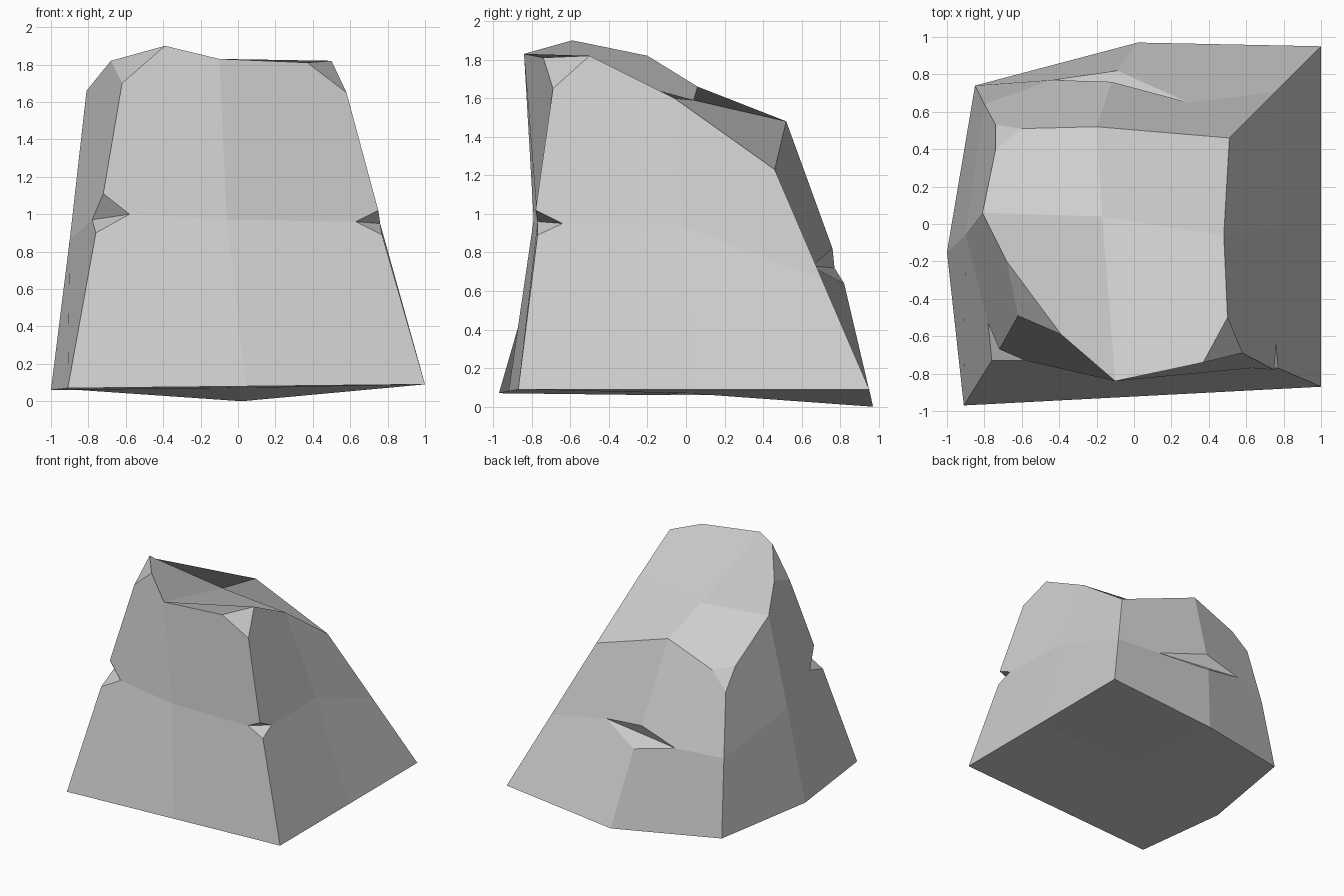
import bpy
import bmesh
from mathutils import Vector

default_cube = bpy.data.objects.get("Cube")
if default_cube:
    bpy.data.objects.remove(default_cube, do_unlink=True)


def middle(a, b):
    return tuple((Vector(a) + Vector(b)) / 2)


class Corner:
    """A ring point, optionally split into a chip: two tips with a lower and an upper lip."""

    def __init__(self, low, up=None, before=None, after=None):
        self.low, self.up = low, up or low
        self.before, self.after = before, after
        self.chipped = before is not None


def span(first, second, upper):
    """Points along a ring from one corner to the next."""
    start = first.up if upper else first.low
    end = second.up if upper else second.low
    return [p for p in (start, first.after, second.before, end) if p]


# Rings run front-left facing viewer, front, front-right, side, back, and round again.
# Foot of the rock
foot_a, foot_b, foot_c = (-.91, -.97, .07), (1, -.87, .09), (1, .95, .09)
foot_back, foot_d, foot_side = (.02, .97, 0), (-.85, .74, .06), (-1, -.15, .06)
foot = [Corner(p) for p in (
    foot_a, middle(foot_a, foot_b), foot_b, middle(foot_b, foot_c),
    foot_c, foot_back, foot_d, foot_side)]

# Waist, with three chipped notches
back_shoulder = (.51, .46, 1.23)
waist = [
    Corner((-.76, -.73, .9), (-.72, -.67, 1.11), (-.78, -.53, .97), (-.58, -.73, 1)),
    Corner((-.06, -.79, .97)),
    Corner((.77, -.77, .89), (.75, -.78, 1.02), (.63, -.77, .96), (.76, -.64, .95)),
    Corner((.74, -.02, .94)),
    Corner(middle(foot_c, back_shoulder)),
    Corner((-.09, .82, .64), (-.12, .76, .82), (.29, .65, .73), (-.44, .77, .72)),
    Corner((-.8, .64, .68)),
    Corner((-.9, -.06, .86)),
]

# Shoulder, with three corners sliced off
shoulder = [
    Corner((-.62, -.49, 1.7), None, (-.68, -.2, 1.82), (-.39, -.59, 1.9)),
    Corner((-.1, -.84, 1.83)),
    Corner((.58, -.69, 1.65), None, (.37, -.74, 1.81), (.5, -.5, 1.82)),
    Corner((.48, -.06, 1.6)),
    Corner(back_shoulder),
    Corner((-.2, .52, 1.48)),
    Corner((-.74, .53, 1.18), None, (-.6, .51, 1.32), (-.74, .4, 1.35)),
    Corner((-.81, .06, 1.66)),
]

bm = bmesh.new()
verts = {}


def add_face(points):
    for p in points:
        if p not in verts:
            verts[p] = bm.verts.new(p)
    bm.faces.new([verts[p] for p in points])


# Side walls between neighbouring rings
count = len(foot)
for lower, upper in ((foot, waist), (waist, shoulder)):
    for i in range(count):
        j = (i + 1) % count
        bottom = span(lower[i], lower[j], True)
        top = span(upper[i], upper[j], False)
        add_face(bottom + top[::-1])

# Inner faces of the notches
for c in waist:
    if c.chipped:
        add_face([c.before, c.low, c.after])
        add_face([c.before, c.after, c.up])

# Sliced corner facets
for c in shoulder:
    if c.chipped:
        add_face([c.before, c.low, c.after])

# Sloping top and underside, four panels each
crown, underside = (-.17, .04, 1.59), (0, 0, .07)
for i in range(0, count, 2):
    prev, corner, nxt = shoulder[i - 1], shoulder[i], shoulder[i + 1]
    rim = [corner.before, corner.after] if corner.chipped else [corner.low]
    add_face([crown, prev.low] + rim + [nxt.low])
    add_face([underside, foot[i + 1].low, foot[i].low, foot[i - 1].low])

bmesh.ops.recalc_face_normals(bm, faces=bm.faces[:])
mesh = bpy.data.meshes.new("rock")
bm.to_mesh(mesh)
bm.free()

# Stone colour
stone = bpy.data.materials.new("stone grey")
stone.use_nodes = True
grey = (.62, .62, .62, 1)
stone.diffuse_color = grey
stone.node_tree.nodes["Principled BSDF"].inputs["Base Color"].default_value = grey
mesh.materials.append(stone)

rock = bpy.data.objects.new("rock", mesh)
bpy.context.collection.objects.link(rock)
